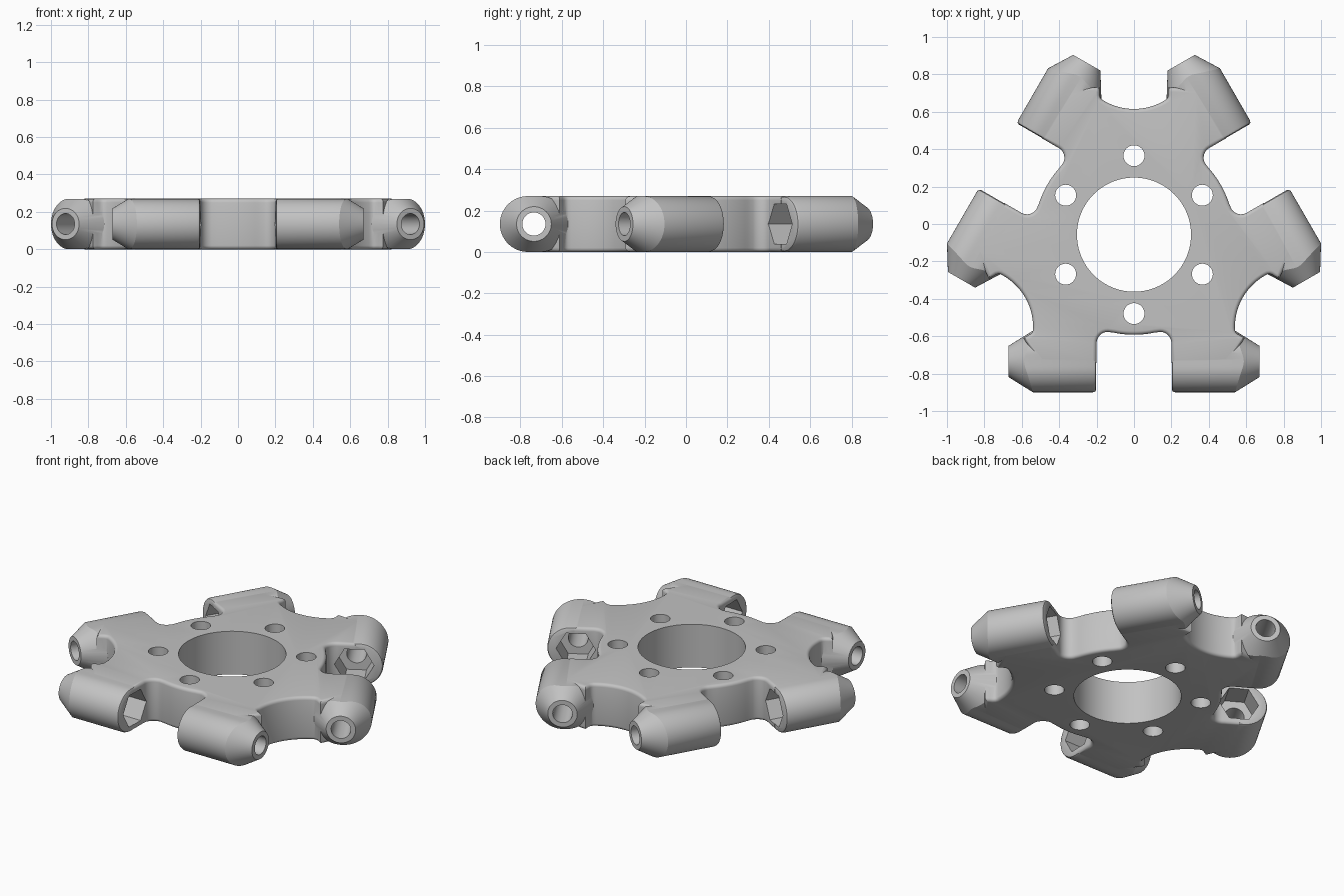
import bpy, bmesh
from math import pi, sin, cos, sqrt, radians
from mathutils import Matrix, Vector

if "Cube" in bpy.data.objects:
    bpy.data.objects.remove(bpy.data.objects["Cube"])

HUB = Vector((0, -0.057, 0))     # axis of the threefold symmetry
MID = 0.135                      # half thickness
ARM_Y = -0.678                   # arm axis, measured from the hub axis

grey = bpy.data.materials.new("matte grey")
grey.use_nodes = True
grey.diffuse_color = (0.54, 0.54, 0.54, 1)
grey.node_tree.nodes["Principled BSDF"].inputs["Base Color"].default_value = grey.diffuse_color


def make_object(name, bm):
    bm.normal_update()
    mesh = bpy.data.meshes.new(name)
    bm.to_mesh(mesh)
    bm.free()
    mesh.materials.append(grey)
    obj = bpy.data.objects.new(name, mesh)
    obj.location = HUB
    bpy.context.collection.objects.link(obj)
    return obj


def loft(bm, rings):
    loops = [[bm.verts.new(p) for p in ring] for ring in rings]
    n = len(loops[0])
    for a, b in zip(loops, loops[1:]):
        for i in range(n):
            bm.faces.new((a[i], a[(i + 1) % n], b[(i + 1) % n], b[i]))
    bm.faces.new(loops[0][::-1])
    bm.faces.new(loops[-1])


def spin(p, k):
    return Matrix.Rotation(k * 2 * pi / 3, 3, "Z") @ Vector(p)


def six_arms(bm, rings):
    # Repeat a loft on both arms of all three pairs, keeping faces outward
    for k in range(3):
        for side in (1, -1):
            loft(bm, [[spin((side * x, y, z), k) for x, y, z in ring[::side]] for ring in rings])


def circle_x(x, radius, n):
    return [(x, ARM_Y + radius * cos(2 * pi * i / n), MID + radius * sin(2 * pi * i / n))
            for i in range(n)]


def circle_z(cx, cy, z, radius, n):
    return [(cx + radius * cos(2 * pi * i / n), cy + radius * sin(2 * pi * i / n), z)
            for i in range(n)]


def inset_ring(points, d, z):
    # Outline moved inward by d with mitred corners
    ring = []
    for i, p in enumerate(points):
        e1 = (p - points[i - 1]).normalized()
        e2 = (points[(i + 1) % len(points)] - p).normalized()
        miter = Vector((e1.y + e2.y, -e1.x - e2.x, 0)) / (1 + e1.dot(e2))
        q = p - miter * d
        ring.append((q.x, q.y, z))
    return ring


# Plate outline: half a sector as (x, distance forward)
half = [(0.535 * sin(a), 0.535 * cos(a)) for a in (i * 0.034 for i in range(7))]
half += [(0.14 + 0.06 * sin(a), 0.58 - 0.06 * cos(a)) for a in (i * pi / 16 for i in range(9))]
half += [(0.2, 0.685), (0.5, 0.685), (0.592, 0.554),
         (0.568, 0.539), (0.554, 0.532), (0.545, 0.523)]
u, v = Vector((sin(pi / 3), cos(pi / 3))), Vector((-cos(pi / 3), sin(pi / 3)))
for i in range(13):
    t = 0.58 * (1 - i / 12)
    half.append(tuple(u * (0.989 - 0.317 * cos(t)) + v * 0.317 * sin(t)))
sector = [(-x, -f, 0) for x, f in half[:0:-1]] + [(x, -f, 0) for x, f in half[:-1]]
outline = [spin(p, k) for k in range(3) for p in sector]

# Plate with rounded rims
RIM = 0.02
curve = [(RIM * (1 - sin(a)), RIM * (1 - cos(a))) for a in (i * pi / 8 for i in range(5))]
levels = curve + [(d, 2 * MID - z) for d, z in curve[::-1]]
bm = bmesh.new()
loft(bm, [inset_ring(outline, d, z) for d, z in levels])
plate = make_object("clamp_plate", bm)

# Flattened round arms with conical tips
N = 64
R, FLAT = 0.1346, 0.03


def arm_radius(a):
    c, s = abs(cos(a)), abs(sin(a))
    if R * c < FLAT * s:
        return R / s
    return FLAT * c + sqrt(R * R - (FLAT * s) ** 2)


def section(x_at, inset=0.0, fixed=None):
    ring = []
    for i in range(N):
        a = 2 * pi * i / N
        rho = arm_radius(a)
        r = fixed or rho - inset
        ring.append((x_at(rho), ARM_Y + r * cos(a), MID + r * sin(a)))
    return ring


bm = bmesh.new()
six_arms(bm, [section(lambda r: 0.202, 0.016),
              section(lambda r: 0.207, 0.005),
              section(lambda r: 0.218),
              section(lambda r: 0.54 + (0.165 - r) * 1.55),
              section(lambda r: 0.67, fixed=0.084)])
arms = make_object("arms", bm)

# Centre opening, bolt holes and hexagonal nut pockets
bm = bmesh.new()
loft(bm, [circle_z(0, 0, z, 0.305, 96) for z in (-0.1, 0.4)])
for k in range(6):
    a = pi / 2 + k * pi / 3
    loft(bm, [circle_z(0.422 * cos(a), 0.422 * sin(a), z, 0.056, 32) for z in (-0.1, 0.4)])
six_arms(bm, [circle_x(x, 0.113, 6) for x in (0.17, 0.35)])
openings = make_object("openings_cutter", bm)

# Bores from the pockets to the arm tips
bm = bmesh.new()
six_arms(bm, [circle_x(x, 0.056, 32) for x in (0.3, 0.75)])
bores = make_object("bores_cutter", bm)

bpy.ops.object.select_all(action="DESELECT")
bpy.context.view_layer.objects.active = plate
plate.select_set(True)
for tool, operation in ((arms, "UNION"), (openings, "DIFFERENCE"), (bores, "DIFFERENCE")):
    mod = plate.modifiers.new(tool.name, "BOOLEAN")
    mod.object, mod.operation, mod.solver = tool, operation, "EXACT"
    bpy.ops.object.modifier_apply(modifier=mod.name)
    bpy.data.objects.remove(tool)
bpy.ops.object.shade_smooth_by_angle(angle=radians(28))
